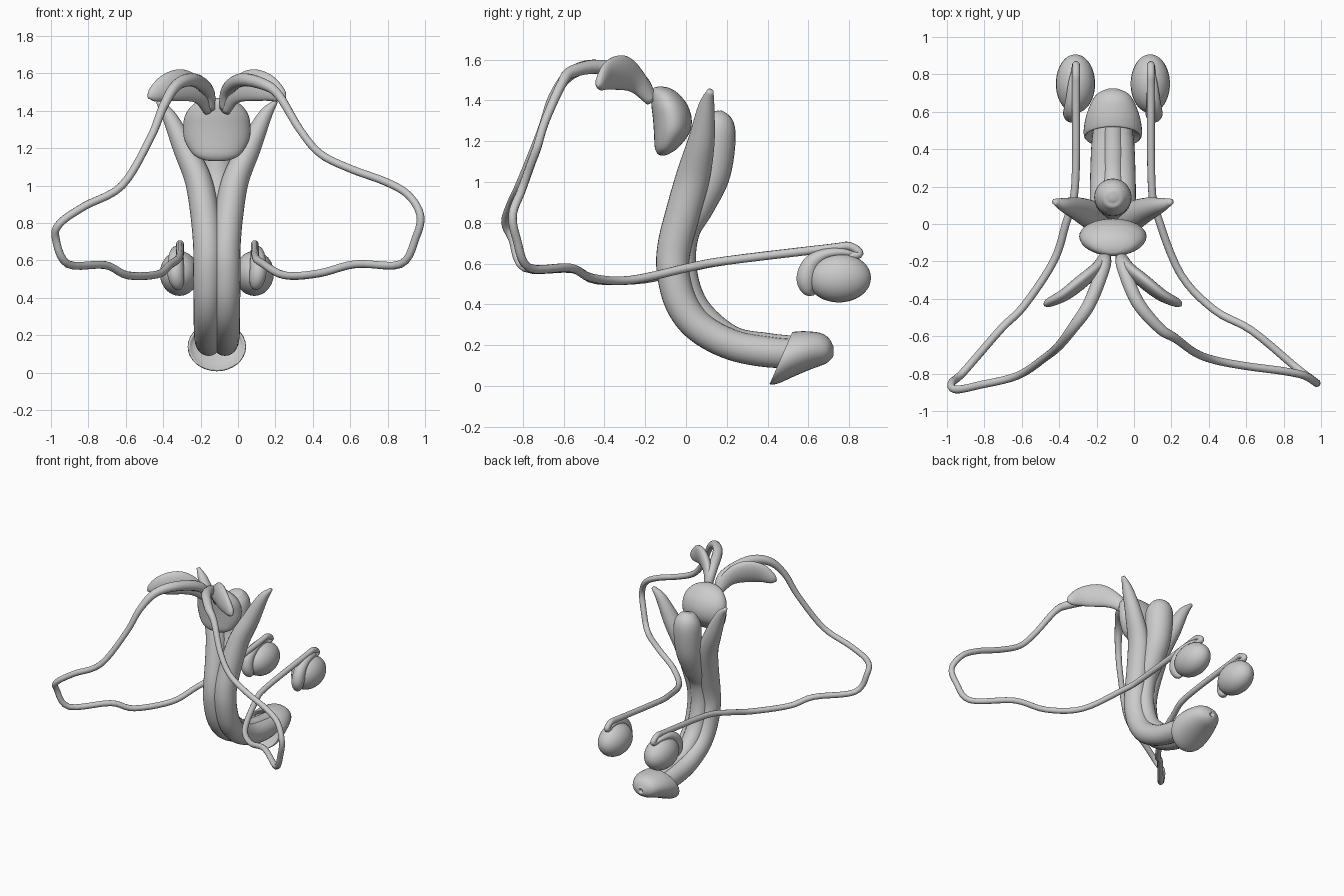
import bpy, bmesh, math
from mathutils import Vector

MID = -0.113  # plane of symmetry


def skin(name, rings, seg=24):
    """Closed smooth surface through elliptical rings (centre, half axis a, half axis b)."""
    bm = bmesh.new()
    loops = []
    for c, a, b in rings:
        loops.append([bm.verts.new(c + a * math.cos(2 * math.pi * i / seg) + b * math.sin(2 * math.pi * i / seg))
                      for i in range(seg)])
    for p, q in zip(loops, loops[1:]):
        for i in range(seg):
            j = (i + 1) % seg
            bm.faces.new((p[i], p[j], q[j], q[i]))
    bm.faces.new(loops[0])
    bm.faces.new(loops[-1])
    bmesh.ops.recalc_face_normals(bm, faces=bm.faces)
    me = bpy.data.meshes.new(name)
    bm.to_mesh(me)
    bm.free()
    me.polygons.foreach_set("use_smooth", [True] * len(me.polygons))
    ob = bpy.data.objects.new(name, me)
    bpy.context.collection.objects.link(ob)
    return ob


def smooth_path(rows, steps=6):
    """Catmull-Rom through rows of numbers."""
    pts = [Vector(r) for r in rows]
    pts = [pts[0] * 2 - pts[1]] + pts + [pts[-1] * 2 - pts[-2]]
    out = []
    for k in range(1, len(pts) - 2):
        a, b, c, d = pts[k - 1:k + 3]
        for i in range(steps):
            t = i / steps
            out.append(0.5 * (2 * b + (c - a) * t + (2 * a - 5 * b + 4 * c - d) * t ** 2
                              + (3 * b - a - 3 * c + d) * t ** 3))
    return out + [pts[-2]]


def loft(name, rows, side=(1, 0, 0), seg=24, steps=6):
    """Sweep rows of x, y, z, half width, half thickness."""
    rows = smooth_path(rows, steps)
    pos = [Vector(r[:3]) for r in rows]
    s = Vector(side)
    rings = []
    for i, r in enumerate(rows):
        t = (pos[min(i + 1, len(pos) - 1)] - pos[max(i - 1, 0)]).normalized()
        s = (s - t * s.dot(t)).normalized()
        rings.append((pos[i], s * max(r[3], .004), t.cross(s) * max(r[4], .004)))
    return skin(name, rings, seg)


# prostate: stacked horizontal ellipses (z, y, half x, half y)
prostate = [(1.13, -.115, .03, .01), (1.14, -.11, .08, .03), (1.17, -.095, .13, .058), (1.24, -.07, .172, .087),
            (1.31, -.067, .18, .095), (1.38, -.082, .168, .088), (1.435, -.105, .125, .066),
            (1.46, -.12, .07, .04), (1.468, -.125, .02, .012)]
skin("prostate", [(Vector((MID, r[1], r[0])), Vector((r[2], 0, 0)), Vector((0, r[3], 0)))
                  for r in smooth_path(prostate, 4)], 32)

# spongy body with its bulb (y, z, radius)
spongy = [(.14, 1.348, .015), (.142, 1.33, .06), (.145, 1.25, .098), (.125, 1.05, .095), (.06, .89, .083),
          (-.005, .75, .07), (-.015, .57, .068), (.05, .38, .068), (.22, .235, .063), (.4, .2, .06), (.54, .19, .055)]
loft("spongy_body", [(MID, y, z, r, r) for y, z, r in spongy])

# head: tilted ellipses (top y, top z, bottom y, bottom z, half width)
head = [(.57, .23, .51, .1, .05), (.535, .245, .44, .035, .125), (.52, .262, .41, .01, .15),
        (.55, .268, .45, .012, .156), (.6, .268, .54, .052, .145), (.66, .26, .62, .085, .12),
        (.7, .235, .685, .11, .088), (.72, .2, .717, .138, .04), (.722, .185, .72, .155, .015),
        (.69, .178, .69, .165, .006)]
rings = []
for ty, tz, by, bz, w in smooth_path(head, 4):
    top, bot = Vector((MID, ty, tz)), Vector((MID, by, bz))
    rings.append(((top + bot) / 2, Vector((w, 0, 0)), (top - bot) / 2))
skin("head", rings, 32)

# paired parts (first value is the distance from the symmetry plane)
cavernous = [(.315, .12, 1.45, .012, .015), (.255, .1, 1.37, .038, .04), (.175, .075, 1.2, .06, .066),
             (.1, .035, 1.03, .072, .083), (.065, -.015, .85, .077, .085), (.05, -.058, .68, .077, .083),
             (.05, -.062, .55, .077, .08), (.05, -.02, .4, .075, .08), (.05, .07, .285, .074, .077),
             (.05, .23, .2, .072, .075), (.045, .42, .165, .07, .075), (.04, .53, .165, .06, .065)]
vesicle = [(.045, -.17, 1.4, .03, .025), (.09, -.24, 1.49, .06, .032), (.17, -.31, 1.535, .085, .036),
           (.26, -.38, 1.525, .075, .032), (.34, -.42, 1.485, .04, .024), (.365, -.435, 1.47, .008, .008)]
epididymis = [(.2, .85, .635, .01, .01), (.21, .77, .655, .025, .02), (.215, .68, .645, .035, .028),
              (.22, .615, .6, .042, .042), (.22, .59, .53, .045, .048), (.21, .6, .475, .035, .035),
              (.2, .63, .45, .008, .008)]
testis = [(.2, .75 - .157 * math.cos(a), .53, .105 * math.sin(a), .12 * math.sin(a))
          for a in [math.pi * i / 12 for i in range(13)]]

# sperm ducts, each with its own course
ducts = {
    "left": [(-.15, -.17, 1.41), (-.165, -.24, 1.51), (-.24, -.43, 1.565), (-.33, -.56, 1.535), (-.4, -.65, 1.42),
             (-.47, -.71, 1.25), (-.62, -.81, 1.0), (-.82, -.86, .89), (-.95, -.885, .8), (-.975, -.85, .72),
             (-.91, -.79, .58), (-.71, -.56, .575), (-.59, -.44, .52), (-.43, -.2, .525), (-.365, 0, .575),
             (-.315, .2, .615), (-.31, .7, .675), (-.31, .8, .685), (-.31, .85, .65), (-.315, .8, .635)],
    "right": [(-.07, -.17, 1.41), (-.055, -.24, 1.51), (.02, -.42, 1.565), (.14, -.56, 1.54), (.22, -.61, 1.48),
              (.33, -.69, 1.3), (.44, -.73, 1.17), (.6, -.76, 1.09), (.79, -.785, 1.02), (.91, -.81, .95),
              (.975, -.85, .84), (.95, -.83, .72), (.87, -.77, .58), (.63, -.57, .58), (.43, -.46, .53),
              (.25, -.27, .52), (.13, .03, .585), (.095, .2, .615), (.09, .7, .675), (.09, .8, .685),
              (.09, .85, .65), (.095, .8, .635)]}
ampulla = [.028, .036, .036, .03, .024]

for label, k in (("left", -1), ("right", 1)):
    def flip(rows):
        return [(MID + k * r[0],) + tuple(r[1:]) for r in rows]
    loft(label + "_cavernous_body", flip(cavernous))
    loft(label + "_seminal_vesicle", flip(vesicle), side=(k * .55, -.8, .0))
    loft(label + "_epididymis", flip(epididymis))
    loft(label + "_testis", flip(testis), steps=2)
    path = ducts[label]
    radii = ampulla + [.021] * (len(path) - len(ampulla))
    loft(label + "_sperm_duct", [p + (r, r) for p, r in zip(path, radii)], seg=12, steps=5)
